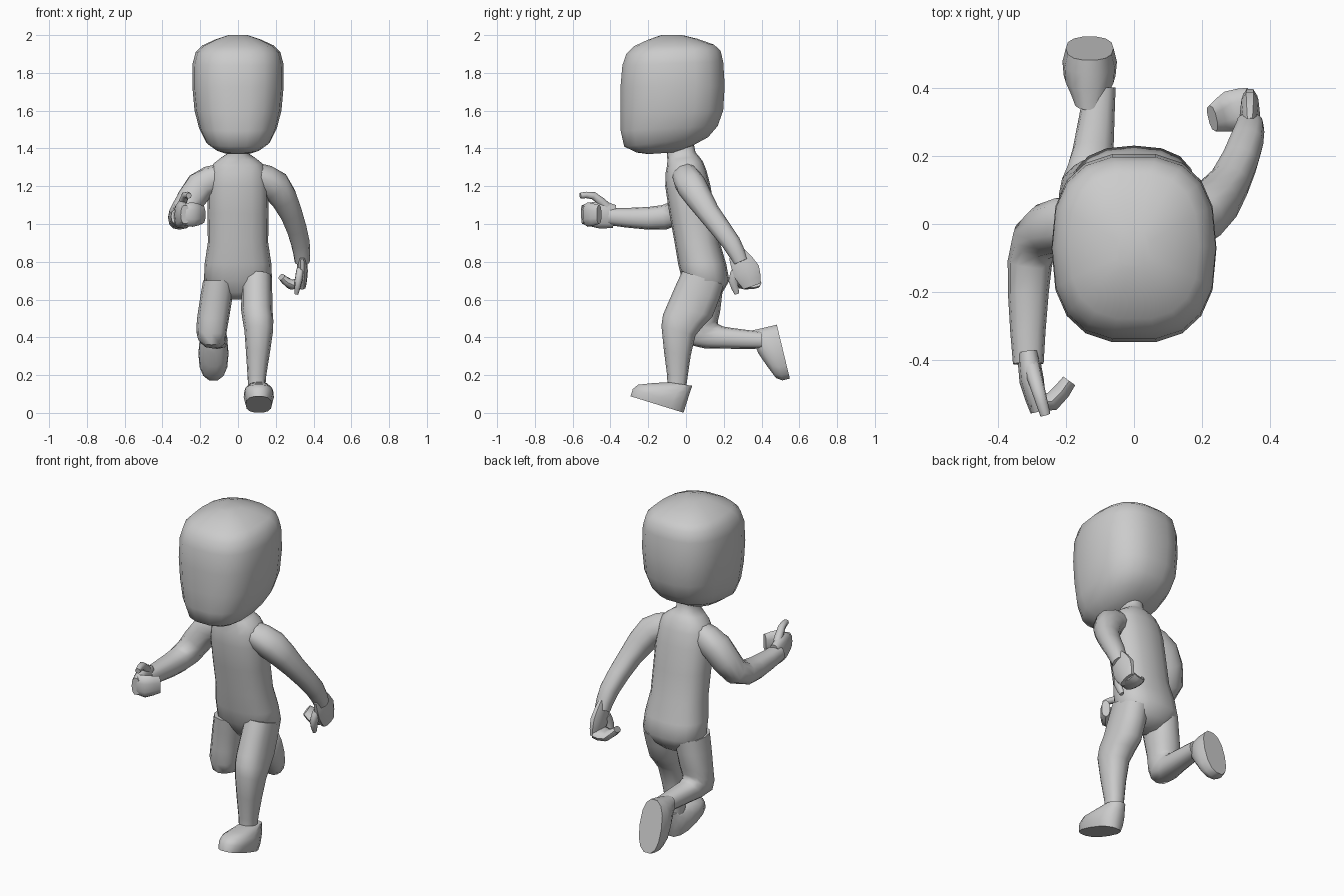
import bpy, bmesh, math
from mathutils import Vector

if "Cube" in bpy.data.objects:
    bpy.data.objects.remove(bpy.data.objects["Cube"])

grey = bpy.data.materials.new("plain grey")
grey.use_nodes = True
grey.diffuse_color = (.6, .6, .6, 1)
shader = grey.node_tree.nodes["Principled BSDF"]
shader.inputs["Base Color"].default_value = grey.diffuse_color


def signed_pow(value, power):
    return math.copysign(abs(value) ** power, value)


def smooth_keys(keys, steps):
    """Pass a smooth spline through rows of numbers, with extra rows between."""
    rows = [Vector(key) for key in keys]
    last = len(rows) - 1
    result = []
    for i in range(last):
        start, end = rows[i], rows[i + 1]
        leave = (end - rows[max(i - 1, 0)]) / 2
        arrive = (rows[min(i + 2, last)] - start) / 2
        for step in range(steps):
            t = step / steps
            ease = t * t * (3 - 2 * t)
            result.append(start.lerp(end, ease)
                          + leave * t * (1 - t) ** 2
                          - arrive * t * t * (1 - t))
    return result + [rows[last]]


def loft(name, rings, sides, square=2.4):
    """Skin a list of (centre, u half-axis, v half-axis) rings and cap the ends."""
    bm = bmesh.new()
    loops = []
    for centre, u, v in rings:
        loop = []
        for i in range(sides):
            angle = math.tau * i / sides
            across = u * signed_pow(math.cos(angle), 2 / square)
            along = v * signed_pow(math.sin(angle), 2 / square)
            loop.append(bm.verts.new(centre + across + along))
        loops.append(loop)
    for low, high in zip(loops, loops[1:]):
        for i in range(sides):
            bm.faces.new((low[i - 1], low[i], high[i], high[i - 1]))
    bm.faces.new(loops[0])
    bm.faces.new(loops[-1])
    bmesh.ops.recalc_face_normals(bm, faces=bm.faces)
    mesh = bpy.data.meshes.new(name)
    bm.to_mesh(mesh)
    bm.free()
    mesh.materials.append(grey)
    part = bpy.data.objects.new(name, mesh)
    bpy.context.collection.objects.link(part)
    bpy.ops.object.select_all(action='DESELECT')
    part.select_set(True)
    bpy.context.view_layer.objects.active = part
    bpy.ops.object.shade_smooth_by_angle(angle=math.radians(55))


def side_ring(front_y, front_z, back_y, back_z, half_width, x=0):
    """Ring given by its front and back points and its half width."""
    front, back = Vector((x, front_y, front_z)), Vector((x, back_y, back_z))
    return (front + back) / 2, Vector((half_width, 0, 0)), (back - front) / 2


def body(name, keys, sides, square=2.4):
    loft(name, [side_ring(*row) for row in smooth_keys(keys, 2)], sides, square)


def tube(name, reference, flatness, keys, sides=10):
    """Limb along (x, y, z, radius) keys; flatness scales the second radius."""
    rows = smooth_keys(keys, 2)
    points = [row.to_3d() for row in rows]
    rings = []
    for i, row in enumerate(rows):
        ahead = points[min(i + 1, len(points) - 1)]
        tangent = (ahead - points[max(i - 1, 0)]).normalized()
        u = Vector(reference)
        u = (u - tangent * u.dot(tangent)).normalized() * row[3]
        rings.append((points[i], u, tangent.cross(u) * flatness))
    loft(name, rings, sides)


def foot(name, x, heel, toe):
    """Flat-soled foot placed by its heel and toe points."""
    heel = Vector(heel)
    forward = (Vector(toe) - heel).normalized()
    up = Vector((forward.y, -forward.x))
    rings = []
    # Each layer: length, height at toe, height at heel, half width
    for length, toe_up, heel_up, half in ((.3, 0, 0, .07),
                                          (.3, .04, .04, .08),
                                          (.28, .07, .09, .076),
                                          (.21, .1, .12, .06),
                                          (.13, .13, .15, .046)):
        front = heel + forward * length + up * toe_up
        back = heel + up * heel_up
        rings.append(side_ring(*front, *back, half, x))
    loft(name, rings, sides=14)


# Head: boxy egg with the chin pushed forward
body("head", ((-.2, 1.37, -.05, 1.38, .07),
              (-.33, 1.41, .12, 1.46, .17),
              (-.35, 1.6, .2, 1.6, .23),
              (-.34, 1.84, .2, 1.86, .24),
              (-.28, 1.94, .15, 1.95, .19),
              (-.13, 2, -.02, 2, .05)), sides=18, square=2.6)

# Torso and neck, leaning forward
body("torso", ((.05, .6, .15, .6, .07),
               (-.02, .7, .23, .7, .18),
               (-.06, .9, .18, .9, .16),
               (-.11, 1.2, .13, 1.2, .16),
               (-.1, 1.31, .09, 1.33, .13),
               (-.1, 1.36, .05, 1.38, .06),
               (-.11, 1.43, .04, 1.45, .06)), sides=16)

# Left leg planted with the knee bent
body("left_leg", ((-.02, .75, .2, .68, .08, .1),
                  (-.1, .57, .14, .51, .083, .1),
                  (-.13, .46, .05, .41, .076, .11),
                  (-.1, .2, .01, .2, .05, .1),
                  (-.1, .12, 0, .12, .045, .1)), sides=12)

# Right leg swung back with a level shin
body("right_leg", ((-.02, .7, .2, .7, .085, -.1),
                   (0, .5, .18, .53, .085, -.13),
                   (.02, .36, .17, .47, .078, -.14),
                   (.2, .34, .24, .45, .06, -.12),
                   (.4, .34, .4, .43, .046, -.1)), sides=12)

foot("left_foot", .11, (-.01, 0), (-.3, .09))
foot("right_foot", -.13, (.48, .47), (.55, .18))

# Left arm trailing behind, with a loosely curled hand
side, depth, height = (1, 0, 0), (0, 1, 0), (0, 0, 1)
tube("left_arm", side, 1, ((.1, 0, 1.25, .07),
                           (.2, .03, 1.2, .08),
                           (.28, .12, 1.06, .06),
                           (.33, .24, .9, .05),
                           (.34, .29, .8, .04)), sides=12)
tube("left_palm", side, 2.5, ((.34, .27, .84, .02),
                              (.34, .32, .75, .03),
                              (.34, .35, .67, .02)))
tube("left_fingers", depth, .45, ((.34, .34, .69, .06),
                                  (.28, .33, .68, .06),
                                  (.23, .31, .72, .04)))
tube("left_thumb", side, 1.3, ((.33, .27, .76, .02),
                               (.32, .25, .7, .02),
                               (.31, .27, .63, .01)))

# Right arm bent, reaching forward with a closed hand
tube("right_arm", side, 1, ((-.1, 0, 1.25, .07),
                            (-.2, 0, 1.2, .08),
                            (-.29, -.05, 1.06, .07),
                            (-.31, -.2, 1.03, .06),
                            (-.31, -.41, 1.04, .045)), sides=12)
tube("right_palm", side, 2.1, ((-.31, -.38, 1.04, .03),
                               (-.3, -.46, 1.05, .036),
                               (-.28, -.55, 1.05, .024)))
tube("right_fingers", height, .45, ((-.3, -.52, 1.05, .055),
                                    (-.24, -.52, 1.05, .065),
                                    (-.19, -.46, 1.05, .05)))
tube("right_thumb", side, 1, ((-.3, -.42, 1.09, .025),
                              (-.28, -.49, 1.15, .02),
                              (-.26, -.56, 1.15, .015)), sides=8)
